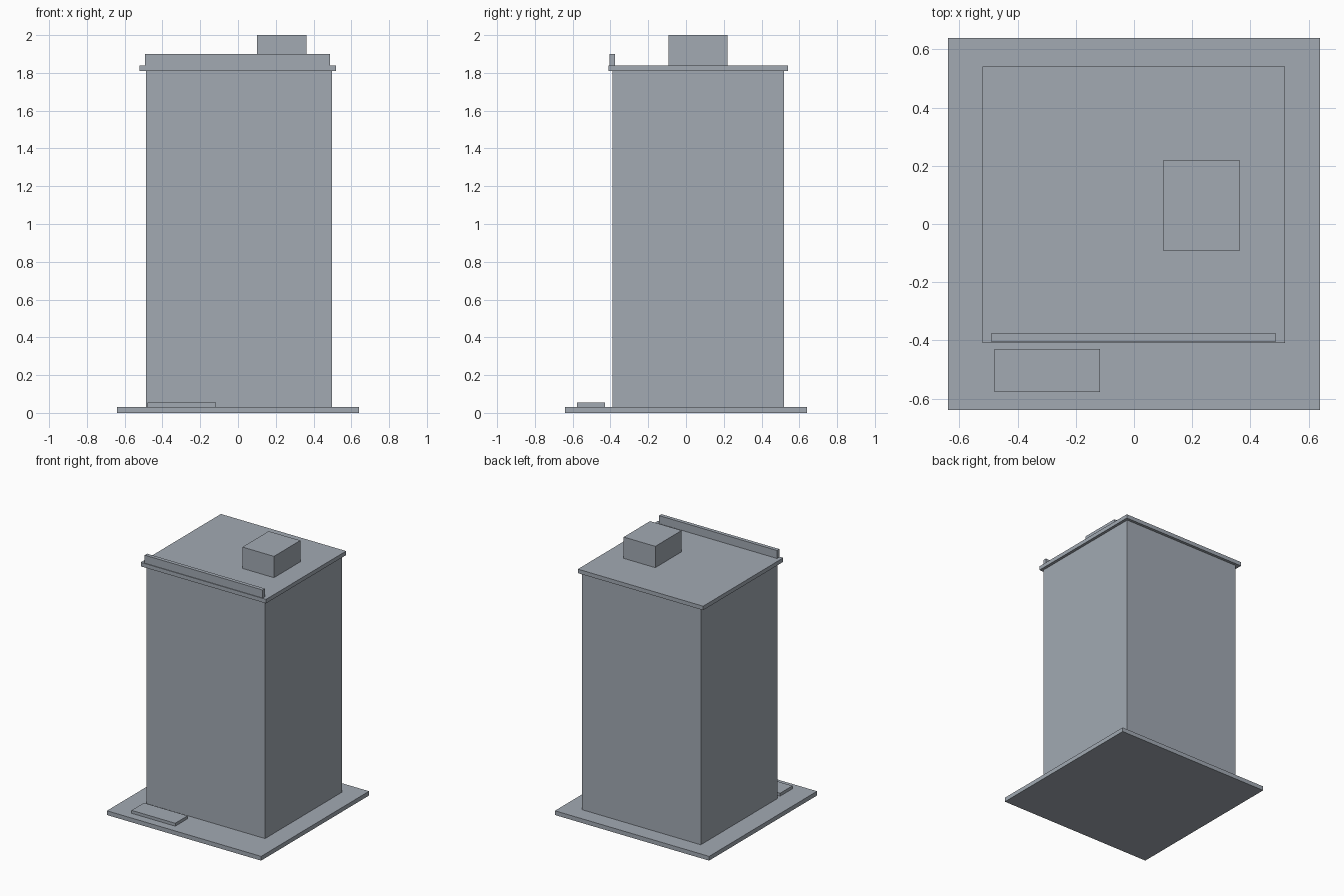
import bpy
from mathutils import Matrix, Vector

# Remove the default cube
cube = bpy.data.objects.get("Cube")
if cube:
    bpy.data.objects.remove(cube, do_unlink=True)

# One flat grey for the whole building
grey = bpy.data.materials.new("blue_grey")
grey.use_nodes = True
colour = (0.36, 0.40, 0.45, 1.0)
grey.diffuse_color = colour
for node in grey.node_tree.nodes:
    if node.type == "BSDF_PRINCIPLED":
        node.inputs["Base Color"].default_value = colour


def block(name, x, y, z):
    """Box spanning the given (min, max) range on each axis."""
    bpy.ops.mesh.primitive_cube_add(size=1)
    obj = bpy.context.object
    obj.name = obj.data.name = name
    centre = Vector([sum(r) / 2 for r in (x, y, z)])
    size = [r[1] - r[0] for r in (x, y, z)]
    obj.data.transform(Matrix.Diagonal((*size, 1)))
    obj.location = centre
    obj.data.materials.append(grey)
    return obj


GROUND = 0.032
EAVES = 1.81
ROOF = 1.84

# Ground slab and low entrance step
block("ground_slab", (-0.64, 0.64), (-0.64, 0.64), (0, GROUND))
block("entrance_step", (-0.48, -0.117), (-0.577, -0.43), (GROUND, 0.054))

# Tower and overhanging roof slab
block("tower_body", (-0.487, 0.498), (-0.39, 0.52), (GROUND, EAVES))
block("roof_slab", (-0.521, 0.519), (-0.409, 0.541), (EAVES, ROOF))

# Front parapet and rooftop plant room
block("front_parapet", (-0.492, 0.488), (-0.404, -0.376), (ROOF, 1.90))
block("rooftop_box", (0.101, 0.363), (-0.092, 0.22), (ROOF, 2.0))
